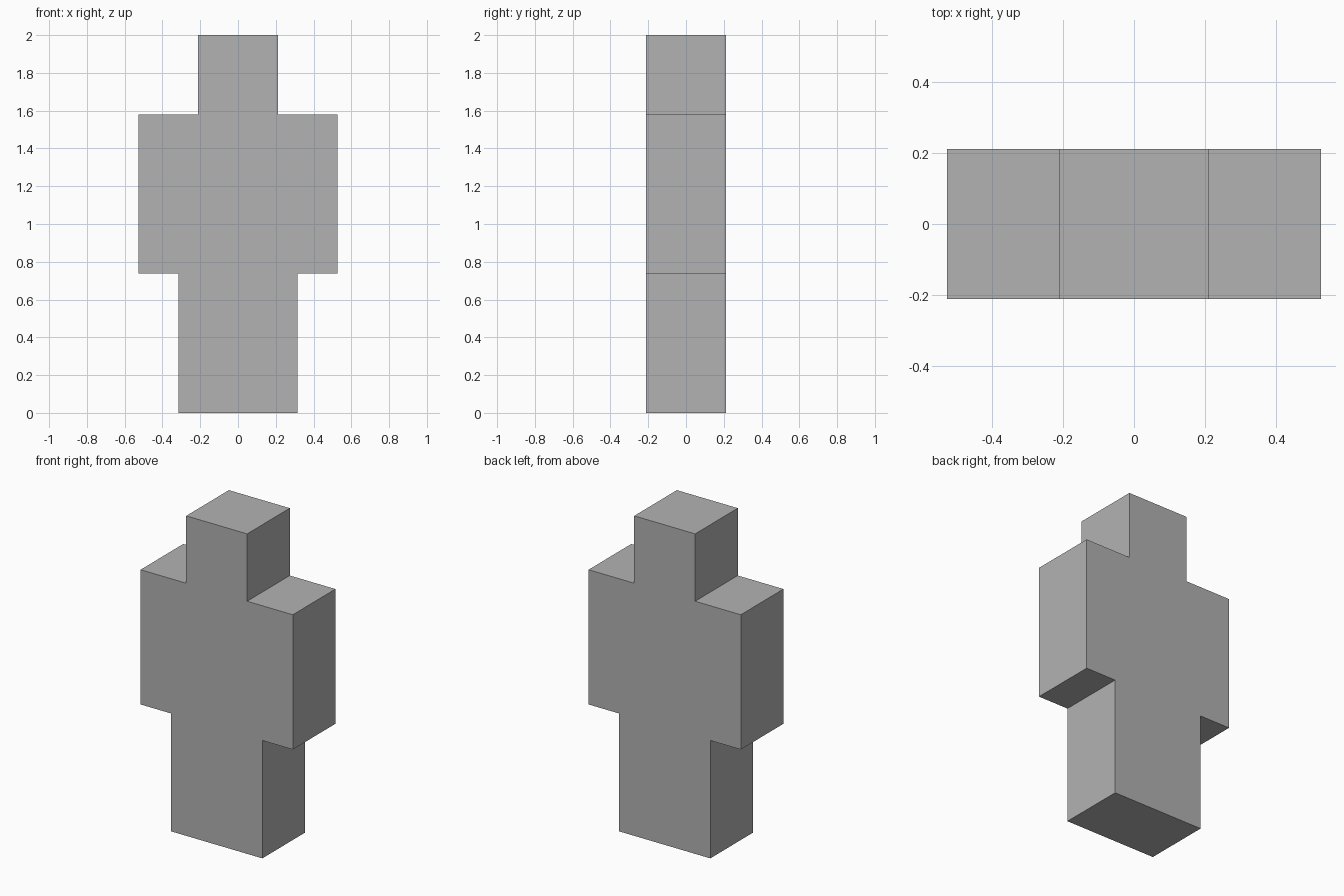
import bpy
import bmesh

if "Cube" in bpy.data.objects:
    bpy.data.objects.remove(bpy.data.objects["Cube"])

U = 2 / 19            # block unit: the figure is 19 units tall
HALF_DEPTH = 2 * U

# Flat grey for the whole figure
grey = bpy.data.materials.new("mid_grey")
grey.diffuse_color = (0.448, 0.448, 0.448, 1)
grey.use_nodes = True
grey.node_tree.nodes["Principled BSDF"].inputs["Base Color"].default_value = grey.diffuse_color

# Right half of the silhouette (x, z), from the feet up to the head
right = [(3, 0), (3, 7), (5, 7), (5, 15), (2, 15), (2, 19)]
outline = right + [(-x, z) for x, z in reversed(right)]

# Front face, extruded backwards into a solid
bm = bmesh.new()
front = bm.faces.new([bm.verts.new((x * U, -HALF_DEPTH, z * U)) for x, z in outline])
extruded = bmesh.ops.extrude_face_region(bm, geom=[front], use_keep_orig=True)
back_verts = [g for g in extruded["geom"] if isinstance(g, bmesh.types.BMVert)]
bmesh.ops.translate(bm, verts=back_verts, vec=(0, 2 * HALF_DEPTH, 0))
bmesh.ops.recalc_face_normals(bm, faces=bm.faces)

mesh = bpy.data.meshes.new("blocky_figure")
bm.to_mesh(mesh)
bm.free()
mesh.materials.append(grey)
figure = bpy.data.objects.new("blocky_figure", mesh)
bpy.context.collection.objects.link(figure)
